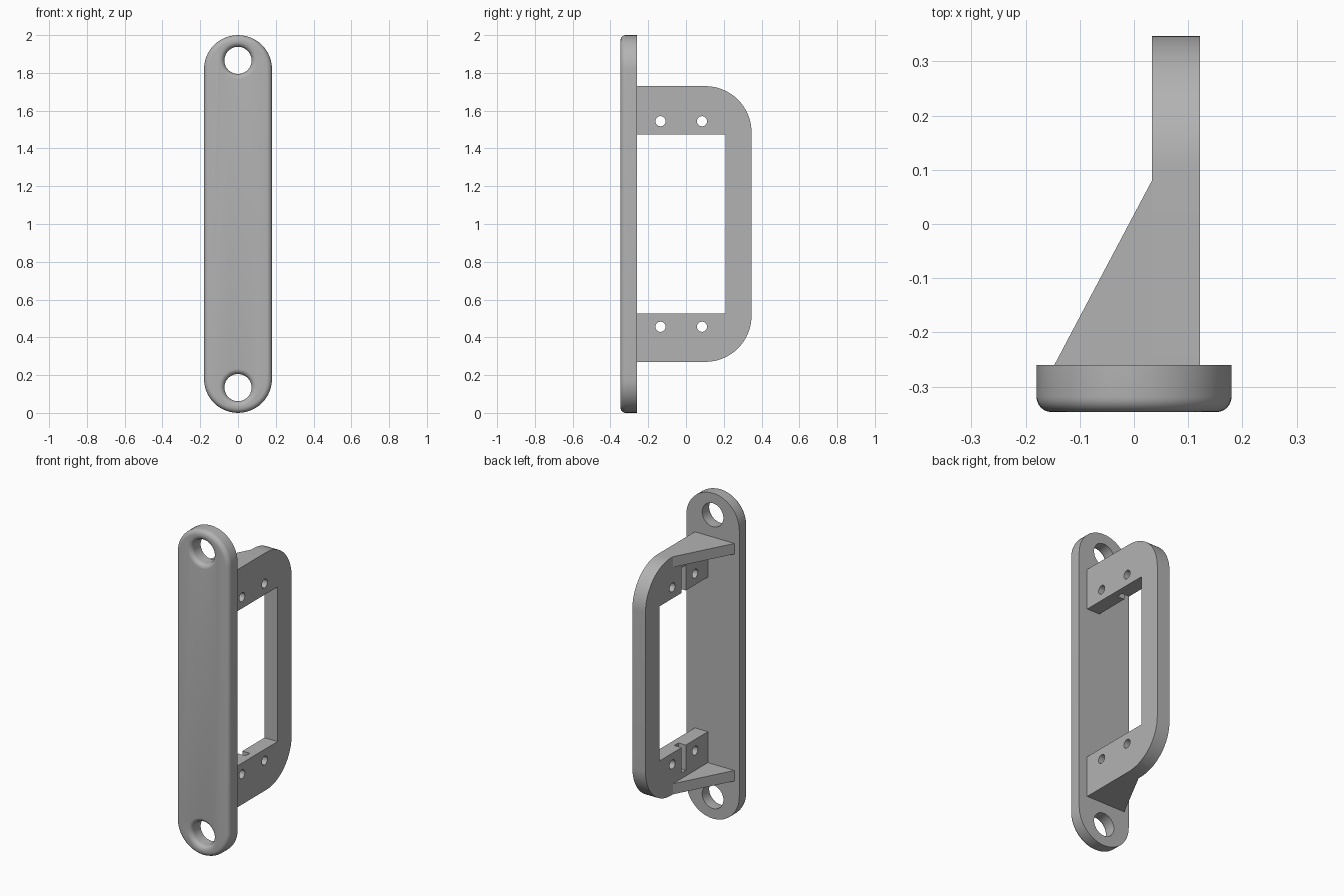
import bpy, bmesh
from math import sin, cos, pi

cube = bpy.data.objects.get("Cube")
if cube:
    bpy.data.objects.remove(cube, do_unlink=True)

MID = 1.0                       # height of the mirror plane
BACK = -0.26                    # rear face of the mounting plate
FRONT = -0.347
X0, X1 = 0.033, 0.122           # sides of the handle frame

grey = bpy.data.materials.new("grey")
grey.use_nodes = True
grey.diffuse_color = (0.45, 0.45, 0.45, 1)
grey.node_tree.nodes["Principled BSDF"].inputs["Base Color"].default_value = grey.diffuse_color


def loft(name, rings):
    """Skin equal-length closed rings and cap both ends."""
    bm = bmesh.new()
    loops = [[bm.verts.new(p) for p in ring] for ring in rings]
    n = len(loops[0])
    for a, b in zip(loops, loops[1:]):
        for i in range(n):
            bm.faces.new((a[i], a[(i + 1) % n], b[(i + 1) % n], b[i]))
    bm.faces.new(loops[0])
    bm.faces.new(loops[-1])
    bmesh.ops.recalc_face_normals(bm, faces=bm.faces)
    mesh = bpy.data.meshes.new(name)
    bm.to_mesh(mesh)
    bm.free()
    mesh.materials.append(grey)
    obj = bpy.data.objects.new(name, mesh)
    bpy.context.collection.objects.link(obj)
    return obj


def stadium(r, half, y, zc=MID, n=48):
    """Upright rounded-end outline at depth y; half = 0 gives a circle."""
    pts = []
    for end, start in ((1, 0), (-1, pi)):
        for i in range(n // 2 + 1):
            a = start + pi * i / (n // 2)
            if half == 0 and i == n // 2:
                continue
            pts.append((r * cos(a), y, zc + end * half + r * sin(a)))
    return pts


def slab_x(name, outline, x0, x1):
    return loft(name, [[(x, y, z) for y, z in outline] for x in (x0, x1)])


def cut(obj, cutters):
    for c in cutters:
        c.hide_render = True
        mod = obj.modifiers.new("cut", 'BOOLEAN')
        mod.operation = 'DIFFERENCE'
        mod.solver = 'EXACT'
        mod.object = c
    bpy.context.view_layer.update()
    graph = bpy.context.evaluated_depsgraph_get()
    mesh = bpy.data.meshes.new_from_object(obj.evaluated_get(graph))
    obj.modifiers.clear()
    obj.data = mesh
    for c in cutters:
        bpy.data.objects.remove(c, do_unlink=True)


def smooth(obj):
    bpy.ops.object.select_all(action='DESELECT')
    obj.select_set(True)
    bpy.context.view_layer.objects.active = obj
    bpy.ops.object.shade_smooth_by_angle(angle=pi / 6)


# Mounting plate with a rounded front rim and flared screw holes
R, FILLET, HOLE, STEPS = 0.18, 0.028, 0.072, 6
arc = [pi / 2 * i / STEPS for i in range(STEPS + 1)]
inset = [(FILLET * (1 - sin(a)), FRONT + FILLET * (1 - cos(a))) for a in arc]
plate = loft("mounting_plate",
             [stadium(R - d, MID - R, y) for d, y in inset] + [stadium(R, MID - R, BACK)])
holes = []
for side in (-1, 1):
    zc = MID + side * 0.866
    flare = [(HOLE + d, y) for d, y in inset]
    flare = [(flare[0][0], FRONT - 0.05)] + flare + [(HOLE, BACK + 0.05)]
    holes.append(loft("hole_cutter", [stadium(r, 0, y, zc) for r, y in flare]))
cut(plate, holes)
smooth(plate)

# C-shaped handle frame, outer corners rounded
TOP, INNER, REAR, GRIP, CORNER = 0.73, 0.475, 0.347, 0.21, 0.245
upper = [(BACK, INNER), (BACK, TOP)]
for i in range(17):
    a = pi / 2 * (1 - i / 16)
    upper.append((REAR - CORNER + CORNER * cos(a), TOP - CORNER + CORNER * sin(a)))
inner = [(GRIP, INNER)]
half = inner + upper
outline = [(y, MID + z) for y, z in half] + [(y, MID - z) for y, z in reversed(half)]
frame = slab_x("handle_frame", outline, X0, X1)

# Bolt holes through the arms and a blind slot on the inner side
cutters = []
for side in (-1, 1):
    for y in (-0.135, 0.085):
        zc = MID + side * 0.544
        ring = [(y + 0.027 * cos(2 * pi * i / 24), zc + 0.027 * sin(2 * pi * i / 24))
                for i in range(24)]
        cutters.append(slab_x("bolt_cutter", ring, X0 - 0.1, X1 + 0.1))
    za, zb = MID + side * 0.4, MID + side * 0.63
    slot = [(-0.045, za), (-0.005, za), (-0.005, zb), (-0.045, zb)]
    cutters.append(slab_x("slot_cutter", slot, X0 - 0.05, X0 + 0.05))
cut(frame, cutters)
smooth(frame)

# Triangular gussets bracing each arm against the plate
for side, name in ((1, "upper_gusset"), (-1, "lower_gusset")):
    tri = [(-0.147, BACK), (X0, BACK), (X0, 0.08)]
    loft(name, [[(x, y, MID + side * z) for x, y in tri] for z in (TOP - 0.065, TOP)])
